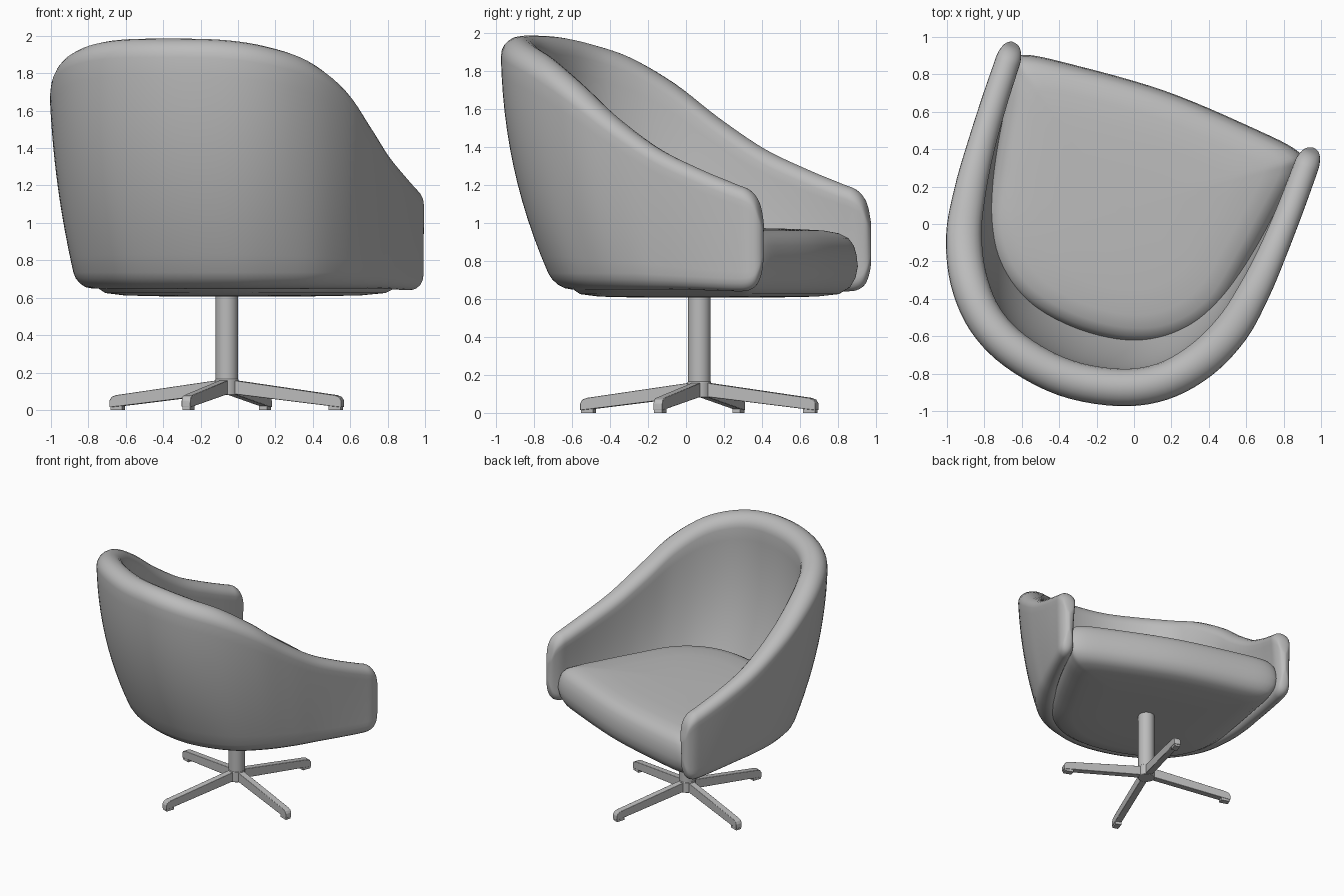
import bpy, bmesh, math
from mathutils import Matrix, Vector

if "Cube" in bpy.data.objects:
    bpy.data.objects.remove(bpy.data.objects["Cube"])

# The chair is swivelled on its base: build square-on, then turn and shift
PLACE = Matrix.Translation((-0.06, 0.07, 0)) @ Matrix.Rotation(math.radians(-19.4), 4, 'Z')

grey = bpy.data.materials.new("plain grey")
grey.diffuse_color = (0.5, 0.5, 0.5, 1)
grey.use_nodes = True
grey.node_tree.nodes["Principled BSDF"].inputs["Base Color"].default_value = grey.diffuse_color


def finish(name, bm, angle=40, bevel=0):
    bmesh.ops.recalc_face_normals(bm, faces=bm.faces)
    me = bpy.data.meshes.new(name)
    bm.transform(PLACE)
    bm.to_mesh(me)
    bm.free()
    ob = bpy.data.objects.new(name, me)
    bpy.context.collection.objects.link(ob)
    me.materials.append(grey)
    if bevel:
        m = ob.modifiers.new("soft edges", 'BEVEL')
        m.width, m.segments = bevel, 2
    bpy.ops.object.select_all(action='DESELECT')
    ob.select_set(True)
    bpy.context.view_layer.objects.active = ob
    bpy.ops.object.shade_smooth_by_angle(angle=math.radians(angle))
    return ob


def spline(rows, steps):
    """Catmull-Rom through tuples, ends included."""
    out = []
    for i in range(len(rows) - 1):
        quad = [rows[max(i - 1, 0)], rows[i], rows[i + 1], rows[min(i + 2, len(rows) - 1)]]
        for k in range(steps):
            t = k / steps
            out.append([0.5 * (2 * b + (c - a) * t + (2 * a - 5 * b + 4 * c - d) * t * t
                               + (3 * b - a - 3 * c + d) * t ** 3) for a, b, c, d in zip(*quad)])
    out.append(list(rows[-1]))
    return out


def loft(bm, rings, caps=True):
    vs = [[bm.verts.new(p) for p in r] for r in rings]
    n = len(rings[0])
    for a, b in zip(vs, vs[1:]):
        for i in range(n):
            bm.faces.new((a[i], a[(i + 1) % n], b[(i + 1) % n], b[i]))
    if caps:
        bm.faces.new(vs[0])
        bm.faces.new(vs[-1])


# --- Shell: back centre to arm tip, then mirrored
# outer line high (u, v), outer line low (u, v), top z, bottom z, thickness, inward angle
half = [
    (0.00, -1.045, 0.00, -0.74, 1.985, 0.65, 0.20, 0),
    (0.32, -0.995, 0.27, -0.705, 1.978, 0.65, 0.20, 14),
    (0.56, -0.875, 0.47, -0.61, 1.942, 0.65, 0.20, 34),
    (0.74, -0.68, 0.645, -0.46, 1.87, 0.65, 0.20, 53),
    (0.855, -0.44, 0.755, -0.26, 1.73, 0.65, 0.19, 69),
    (0.90, -0.20, 0.82, -0.05, 1.55, 0.65, 0.17, 80),
    (0.92, 0.05, 0.85, 0.13, 1.39, 0.65, 0.15, 86),
    (0.925, 0.30, 0.88, 0.33, 1.28, 0.645, 0.14, 89),
    (0.92, 0.50, 0.90, 0.50, 1.205, 0.64, 0.135, 90),
    (0.915, 0.575, 0.905, 0.575, 1.175, 0.645, 0.13, 90),
    (0.90, 0.625, 0.895, 0.62, 1.12, 0.675, 0.10, 90),
    (0.88, 0.65, 0.878, 0.645, 1.03, 0.74, 0.06, 90),
    (0.858, 0.658, 0.858, 0.656, 0.97, 0.82, 0.012, 90),
]


def section(row):
    tu, tv, bu, bv, zt, zb, w, ang = row
    r = w / 2
    rt, rb = r, min(r, 0.085)
    prof = []                                     # (inset from outer line, z)
    wall = 12
    for i in range(wall):                         # outer wall, upward
        prof.append((0, zb + rb + (zt - rt - zb - rb) * i / wall))
    for i in range(10):                           # rolled rim
        a = math.pi * i / 10
        prof.append((r - r * math.cos(a), zt - rt + rt * math.sin(a)))
    for i in range(wall):                         # inner wall, downward, thinner below
        prof.append((w * (1 - 0.18 * math.sin(i / wall * math.pi / 2)),
                     zt - rt - (zt - rt - zb - rb) * i / wall))
    for i in range(8):                            # lower edge
        a = math.pi * i / 8
        prof.append((0.82 * (r + r * math.cos(a)), zb + rb - rb * math.sin(a)))
    a = math.radians(ang)
    pts = []
    for d, z in prof:
        g = min(max((z - 0.65) / 1.34, 0), 1)
        f = 1 - (1 - g) ** 2.2                    # walls flare outward with height
        u = bu + (tu - bu) * f - d * math.sin(a)
        v = bv + (tv - bv) * f + d * math.cos(a)
        pts.append((u, v, z))
    return pts


mirrored = [(-r[0], r[1], -r[2], *r[3:7], -r[7]) for r in reversed(half[1:])]
bm = bmesh.new()
loft(bm, [section(s) for s in spline(mirrored + half, 5)])
finish("shell", bm, 60)

# --- Seat cushion: rounded outline lofted through scaled layers
right = [(0, -0.69), (0.3, -0.65), (0.52, -0.53), (0.67, -0.32), (0.74, 0.0), (0.79, 0.3),
         (0.82, 0.52), (0.78, 0.61), (0.5, 0.65), (0, 0.68)]
loop = right + [(-u, v) for u, v in reversed(right[1:-1])]
n = len(loop)
outline = spline([loop[i % n] for i in range(-1, n + 2)], 6)[6:6 + 6 * n]
layers = [(0.607, 0.45), (0.612, 0.74), (0.625, 0.88), (0.66, 0.95), (0.71, 0.985), (0.77, 1.0),
          (0.83, 0.992), (0.88, 0.975), (0.92, 0.94), (0.945, 0.88), (0.96, 0.78), (0.968, 0.6),
          (0.973, 0.35), (0.975, 0.05)]
bm = bmesh.new()
loft(bm, [[(u * s, v * s, z) for u, v in outline] for z, s in layers])
finish("seat_cushion", bm, 60)


# --- Column and hub
def cylinder(name, radius, z0, z1, bevel=0):
    bm = bmesh.new()
    bmesh.ops.create_cone(bm, cap_ends=True, segments=32, radius1=radius, radius2=radius,
                          depth=z1 - z0, matrix=Matrix.Translation((0, 0, (z0 + z1) / 2)))
    finish(name, bm, 40, bevel)


cylinder("column", 0.06, 0.10, 0.66)
cylinder("hub", 0.062, 0.08, 0.165, 0.004)

# --- Four tapering legs with foot pads
leg = [(0.0, 0.165), (0.62, 0.079), (0.645, 0.07), (0.657, 0.05), (0.657, 0.014), (0.58, 0.022), (0.0, 0.09)]
pad = [(0.585, 0.04), (0.652, 0.04), (0.652, 0.0), (0.585, 0.0)]
for i in range(4):
    turn = Matrix.Rotation(math.pi / 2 * i, 4, 'Z')
    for name, prof, w, bev in (("leg", leg, 0.025, 0.003), ("foot_pad", pad, 0.022, 0)):
        bm = bmesh.new()
        loft(bm, [[turn @ Vector((r, y, z)) for r, z in prof] for y in (-w, w)])
        finish(f"{name}_{i + 1}", bm, 35, bev)
